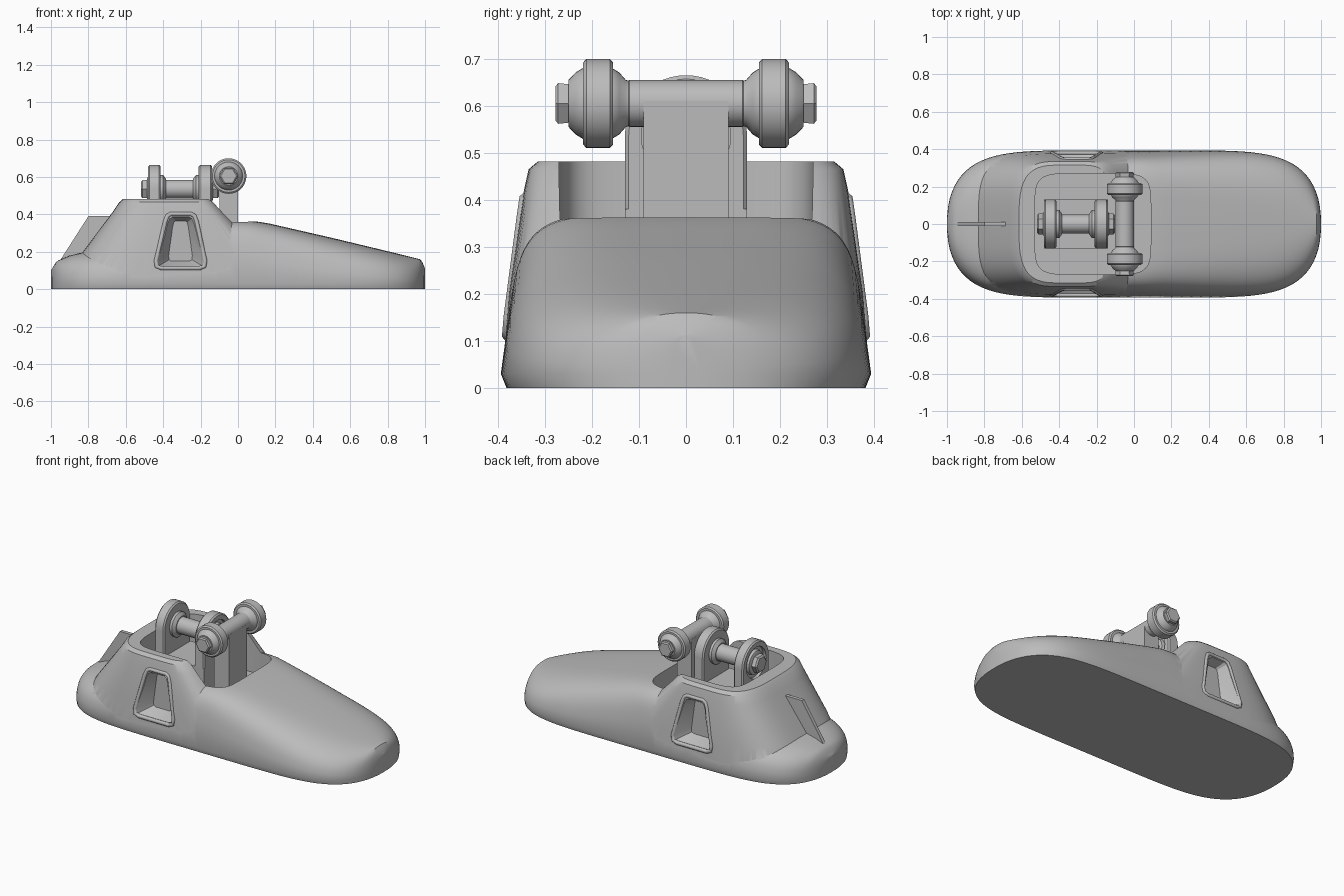
import bpy, bmesh
from math import sin, cos, pi, radians

cube = bpy.data.objects.get("Cube")
if cube:
    bpy.data.objects.remove(cube, do_unlink=True)

grey = bpy.data.materials.new("plain grey")
grey.use_nodes = True
GREY = (0.5, 0.5, 0.5, 1)
grey.diffuse_color = GREY
grey.node_tree.nodes["Principled BSDF"].inputs["Base Color"].default_value = GREY


def activate(ob):
    bpy.ops.object.select_all(action='DESELECT')
    ob.select_set(True)
    bpy.context.view_layer.objects.active = ob


def smooth(ob, angle=35):
    activate(ob)
    bpy.ops.object.shade_smooth_by_angle(angle=radians(angle))


def loft(name, rings, angle=35):
    """Skin a list of equal rings and cap both ends."""
    bm = bmesh.new()
    rows = [[bm.verts.new(p) for p in ring] for ring in rings]
    n = len(rows[0])
    for a, b in zip(rows, rows[1:]):
        for i in range(n):
            j = (i + 1) % n
            bm.faces.new((a[i], a[j], b[j], b[i]))
    bm.faces.new(rows[0])
    bm.faces.new(rows[-1])
    bmesh.ops.recalc_face_normals(bm, faces=bm.faces)
    mesh = bpy.data.meshes.new(name)
    bm.to_mesh(mesh)
    bm.free()
    mesh.materials.append(grey)
    ob = bpy.data.objects.new(name, mesh)
    bpy.context.collection.objects.link(ob)
    smooth(ob, angle)
    return ob


def combine(ob, other, operation):
    activate(ob)
    mod = ob.modifiers.new("combine", 'BOOLEAN')
    mod.operation = operation
    mod.solver = 'EXACT'
    mod.object = other
    bpy.ops.object.modifier_apply(modifier=mod.name)
    bpy.data.objects.remove(other, do_unlink=True)


def turned(name, axis, centre, profile, seg=32):
    """Turn (distance, radius) pairs around the x or y axis."""
    rings = []
    for d, r in profile:
        ring = []
        for i in range(seg):
            a = 2 * pi * i / seg
            u, v = r * cos(a), r * sin(a)
            off = (d, u, v) if axis == 'x' else (u, d, v)
            ring.append([c + o for c, o in zip(centre, off)])
        rings.append(ring)
    return loft(name, rings)


def interp(table, x, k=1):
    for a, b in zip(table, table[1:]):
        if x <= b[0]:
            t = max(0, (x - a[0]) / (b[0] - a[0]))
            return a[k] + t * (b[k] - a[k])
    return table[-1][k]


def power(v, n):
    return (1 if v >= 0 else -1) * abs(v) ** (2 / n)


def plan_ring(x0, x1, half, z, n_back, n_front, seg=72):
    mid, rad = (x0 + x1) / 2, (x1 - x0) / 2
    ring = []
    for i in range(seg):
        a = 2 * pi * (i + 0.5) / seg
        n = n_front if cos(a) > 0 else n_back
        ring.append((mid + rad * power(cos(a), n), half * power(sin(a), n), z))
    return ring


# Sole and toe: cross-sections along x (x, height, squareness)
TOP = [(-1, 0.1, 2.5), (-0.97, 0.15, 2.8), (-0.9, 0.18, 3), (-0.82, 0.2, 3.2),
       (-0.6, 0.22, 4), (-0.3, 0.3, 5), (-0.05, 0.372, 6), (0.05, 0.368, 6),
       (0.15, 0.355, 5), (0.5, 0.275, 3.6), (0.8, 0.203, 2.9), (0.98, 0.158, 2.3),
       (1, 0.11, 2.2)]


def section(x):
    half = 0.398 * (1 - abs(x) ** 6) ** 0.435
    h, n = interp(TOP, x), interp(TOP, x, 2)
    ring = [(x, -0.96 * half, 0.004), (x, 0.96 * half, 0.004)]
    for i in range(33):
        a = pi * i / 32
        z = 0.03 + (h - 0.03) * power(sin(a), n)
        ring.append((x, half * power(cos(a), n) * (1 - 0.33 * z), z))
    ring[0] = (x, -0.96 * half, 0)
    ring[1] = (x, 0.96 * half, 0)
    return ring


body = loft("foot_body", [section(0.9996 * sin(pi / 2 * i / 28)) for i in range(-28, 29)])

# Ankle housing: stacked plan outlines (z, back, front, half width)
ANKLE = [(0.04, -0.93, 0.27, 0.39), (0.2, -0.83, 0.13, 0.377), (0.42, -0.665, -0.08, 0.345),
         (0.465, -0.635, -0.12, 0.335), (0.482, -0.615, -0.14, 0.315)]
housing = loft("ankle_housing", [plan_ring(b, f, w, z, 3.4, 6) for z, b, f, w in ANKLE])
combine(body, housing, 'UNION')

# Well in the top of the housing
well = loft("well_cutter", [plan_ring(-0.53, 0.09, 0.27, z, 6, 6) for z in (0.22, 0.8)])
combine(body, well, 'DIFFERENCE')


def trapezoid(x0, x1, x2, x3, z0, z1, cut=0.14):
    """Trapezoid outline in x and z with softened corners."""
    c = [(x0, z0), (x3, z0), (x2, z1), (x1, z1)]
    out = []
    for i in range(4):
        p, q, r = c[i - 1], c[i], c[(i + 1) % 4]
        for s, t in ((cut, 0), (cut / 4, cut / 4), (0, cut)):
            out.append([q[k] + s * (p[k] - q[k]) + t * (r[k] - q[k]) for k in (0, 1)])
    return out


# Side pockets with a raised rim
for side, label in ((1, "left"), (-1, "right")):
    wide = trapezoid(-0.45, -0.39, -0.22, -0.165, 0.105, 0.405)
    deep = trapezoid(-0.375, -0.345, -0.27, -0.24, 0.15, 0.365)
    pocket = loft("pocket_cutter", [[(x, side * 0.40, z) for x, z in wide],
                                    [(x, side * 0.295, z) for x, z in deep]])
    combine(body, pocket, 'DIFFERENCE')
    curve = bpy.data.curves.new(label + "_pocket_rim", 'CURVE')
    curve.dimensions = '3D'
    curve.bevel_depth = 0.012
    curve.bevel_resolution = 2
    path = trapezoid(-0.448, -0.38, -0.23, -0.167, 0.112, 0.402)
    spline = curve.splines.new('POLY')
    spline.points.add(len(path) - 1)
    spline.use_cyclic_u = True
    for point, (x, z) in zip(spline.points, path):
        point.co = (x, side * (interp(ANKLE, z, 3) - 0.004), z, 1)
    curve.materials.append(grey)
    rim = bpy.data.objects.new(label + "_pocket_rim", curve)
    bpy.context.collection.objects.link(rim)
smooth(body, 32)

# Heel fin
fin = [(-0.96, 0.14), (-0.8, 0.39), (-0.68, 0.39), (-0.64, 0.14)]
loft("heel_fin", [[(x, y, z) for x, z in fin] for y in (-0.011, 0.011)])


def box(name, x0, x1, half, z0, z1):
    return loft(name, [[(x0, -half, z), (x1, -half, z), (x1, half, z), (x0, half, z)]
                       for z in (z0, z1)])


# Rear bracket: base, two arched plates, shaft and nuts
box("bracket_base", -0.48, -0.14, 0.13, 0.2, 0.38)
AXLE_Z = 0.535


def arch(x, r):
    pts = [(x, r * cos(pi * i / 24), AXLE_Z + r * sin(pi * i / 24)) for i in range(25)]
    return [(x, r, 0.21)] + pts + [(x, -r, 0.21)]


for label, inner, outer in (("rear", -0.415, -0.48), ("front", -0.21, -0.14)):
    d = 1 if outer > inner else -1
    plate = loft(label + "_bracket_plate",
                 [arch(inner, 0.122), arch(inner + d * 0.008, 0.13),
                  arch(outer - d * 0.008, 0.13), arch(outer, 0.122)])
    dish = turned("dish_cutter", 'x', (outer, 0, AXLE_Z), [(-0.018, 0.095), (0.018, 0.095)])
    combine(plate, dish, 'DIFFERENCE')
    smooth(plate)
    turned(label + "_shaft_collar", 'x', (inner, 0, AXLE_Z),
           [(0, 0.075), (-d * 0.015, 0.075), (-d * 0.03, 0.055)])
    turned(label + "_shaft_boss", 'x', (outer, 0, AXLE_Z),
           [(-d * 0.02, 0.075), (0, 0.07), (d * 0.006, 0.055)])
    turned(label + "_shaft_nut", 'x', (outer, 0, AXLE_Z),
           [(-d * 0.01, 0.056), (d * 0.03, 0.056), (d * 0.038, 0.046)], 6)
turned("bracket_shaft", 'x', (-0.31, 0, AXLE_Z), [(-0.12, 0.05), (0.12, 0.05)])

# Front post with a cross pin carrying a ball joint at each end
box("front_post", -0.1, 0.0, 0.09, 0.2, 0.61)
PIN = (-0.05, 0, 0.605)
turned("cross_pin", 'y', PIN, [(-0.125, 0.046), (-0.12, 0.05), (0.12, 0.05), (0.125, 0.046)])
for s, label in ((1, "left"), (-1, "right")):
    parts = {
        "joint_ball": ([(0.12, 0.048), (0.128, 0.05), (0.142, 0.066), (0.16, 0.077),
                        (0.215, 0.078), (0.235, 0.066), (0.25, 0.05)], 32),
        "joint_ring": ([(0.155, 0.087), (0.162, 0.095), (0.212, 0.095), (0.219, 0.087)], 40),
        "joint_nut": ([(0.24, 0.046), (0.272, 0.05), (0.278, 0.042)], 6),
    }
    for part, (profile, seg) in parts.items():
        turned(label + "_" + part, 'y', PIN, [(s * d, r) for d, r in profile], seg)
